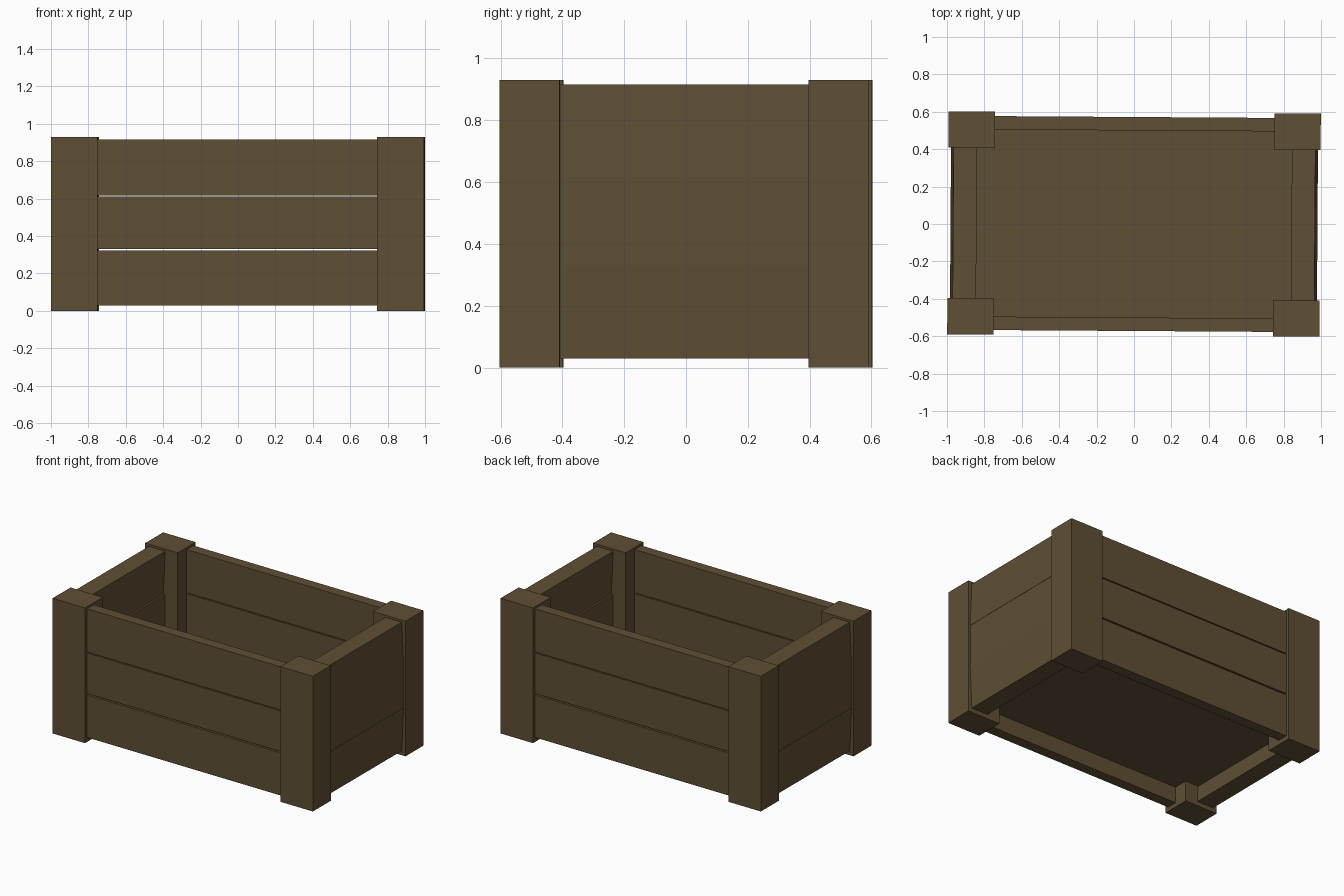
import bpy
import bmesh
from mathutils import Matrix

cube = bpy.data.objects.get("Cube")
if cube:
    bpy.data.objects.remove(cube, do_unlink=True)

wood = bpy.data.materials.new("dark_brown_wood")
wood.use_nodes = True
colour = (0.115, 0.079, 0.035, 1)
wood.diffuse_color = colour
bsdf = next(n for n in wood.node_tree.nodes if n.type == "BSDF_PRINCIPLED")
bsdf.inputs["Base Color"].default_value = colour
bsdf.inputs["Roughness"].default_value = 0.9

SKEW = Matrix.Rotation(-0.0065, 4, "Z")  # the crate sits slightly askew


def board(name, x, y, z, lean_x=(0, 0)):
    """Box between three (low, high) ranges; lean_x shifts its bottom and top along x."""
    bm = bmesh.new()
    bmesh.ops.create_cube(bm, size=1)
    for v in bm.verts:
        top = v.co.z > 0
        v.co = (x[v.co.x > 0] + lean_x[top], y[v.co.y > 0], z[top])
    bmesh.ops.transform(bm, matrix=SKEW, verts=bm.verts)
    bmesh.ops.recalc_face_normals(bm, faces=bm.faces)
    mesh = bpy.data.meshes.new(name)
    bm.to_mesh(mesh)
    bm.free()
    mesh.materials.append(wood)
    bpy.context.collection.objects.link(bpy.data.objects.new(name, mesh))


def span(sign, inner, outer):
    return tuple(sorted((sign * inner, sign * outer)))


SIDES_X = {"right": -1, "left": 1}
SIDES_Y = {"front": -1, "back": 1}

# Corner posts
for nx, sx in SIDES_X.items():
    for ny, sy in SIDES_Y.items():
        board(f"{ny}_{nx}_post", span(sx, 0.747, 0.995), span(sy, 0.402, 0.596), (0, 0.93))

# Long front and back planks with narrow gaps
for ny, sy in SIDES_Y.items():
    for level, z in {"lower": (0.03, 0.322), "middle": (0.332, 0.611), "upper": (0.618, 0.915)}.items():
        board(f"{ny}_{level}_plank", (-0.88, 0.88), span(sy, 0.5, 0.572), z)

# End planks: the outer two lean so that the end bulges slightly
END_PLANKS = {
    "lower": ((0.03, 0.33), (0, 0.014)),
    "middle": ((0.33, 0.615), (0.012, 0.012)),
    "upper": ((0.615, 0.915), (0.014, 0)),
}
for nx, sx in SIDES_X.items():
    for level, (z, lean) in END_PLANKS.items():
        inner = 0.83 if level == "middle" else 0.842
        board(f"{nx}_end_{level}_plank", span(sx, inner, 0.967), (-0.5, 0.5), z,
              tuple(sx * s for s in lean))

# Raised floor
board("floor", (-0.86, 0.86), (-0.51, 0.51), (0.14, 0.18))
